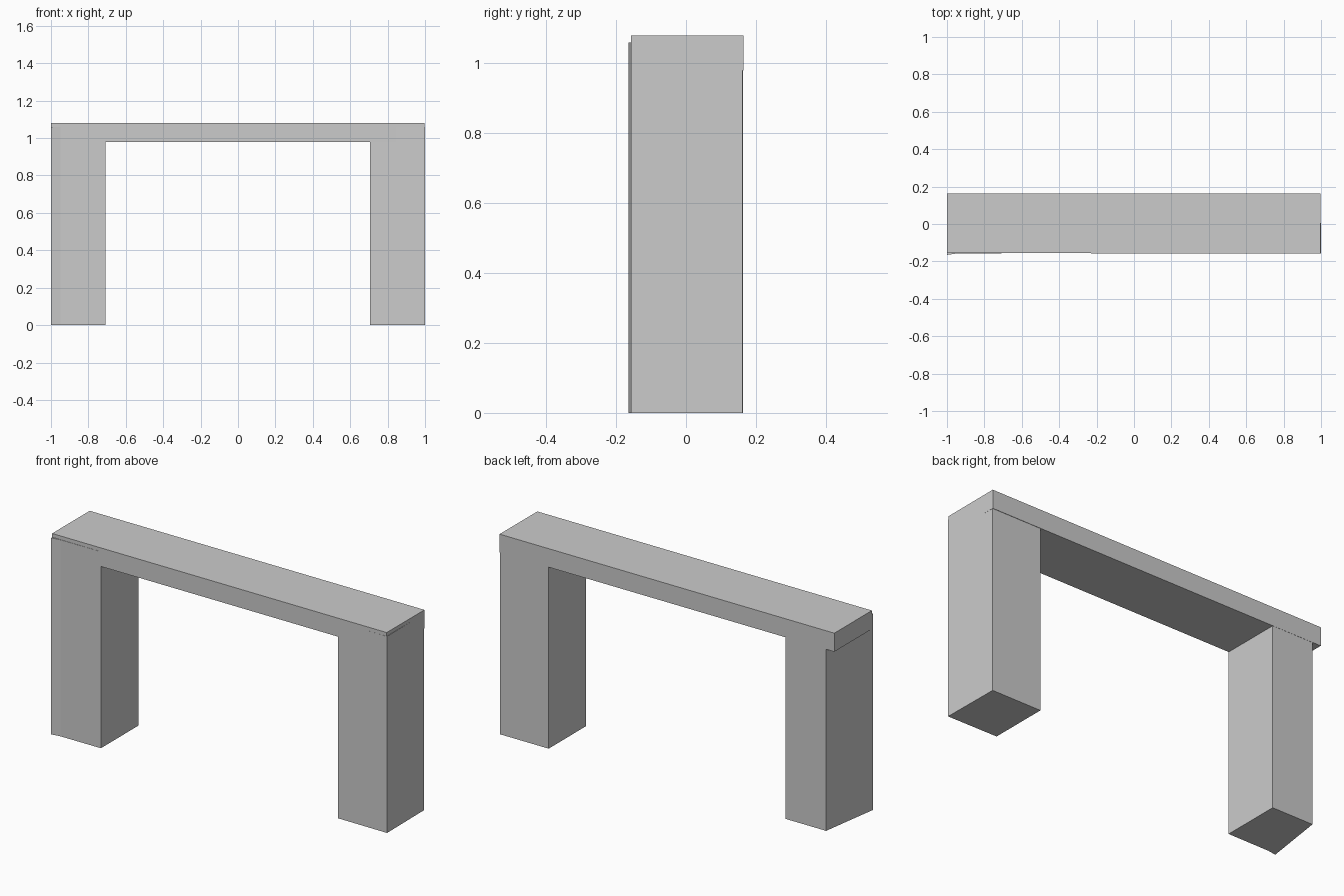
import bpy

if "Cube" in bpy.data.objects:
    bpy.data.objects.remove(bpy.data.objects["Cube"])


def prism(name, outline, z0, z1):
    """Extrude a counter-clockwise footprint between two heights."""
    n = len(outline)
    verts = [(x, y, z) for z in (z0, z1) for x, y in outline]
    faces = [tuple(reversed(range(n))), tuple(range(n, 2 * n))]
    faces += [(i, (i + 1) % n, n + (i + 1) % n, n + i) for i in range(n)]
    mesh = bpy.data.meshes.new(name)
    mesh.from_pydata(verts, [], faces)
    obj = bpy.data.objects.new(name, mesh)
    bpy.context.collection.objects.link(obj)
    return obj


FRONT, BACK = -0.156, 0.164

# Lintel slab across the top
prism("lintel", [(-1, FRONT), (0.997, FRONT - 0.001), (0.998, BACK), (-1, BACK)], 0.98, 1.08)

# Right leg: plain block, ending inside the slab
prism("right_leg", [(0.706, FRONT), (1, FRONT - 0.002), (0.997, BACK - 0.002), (0.706, BACK - 0.002)], 0, 1.06)

# Left leg: skewed outer side, with a slightly flared front corner
prism("left_leg", [(-0.999, -0.165), (-0.95, FRONT - 0.002), (-0.708, FRONT - 0.001),
                   (-0.708, BACK - 0.001), (-0.95, BACK - 0.001)], 0, 1.06)
